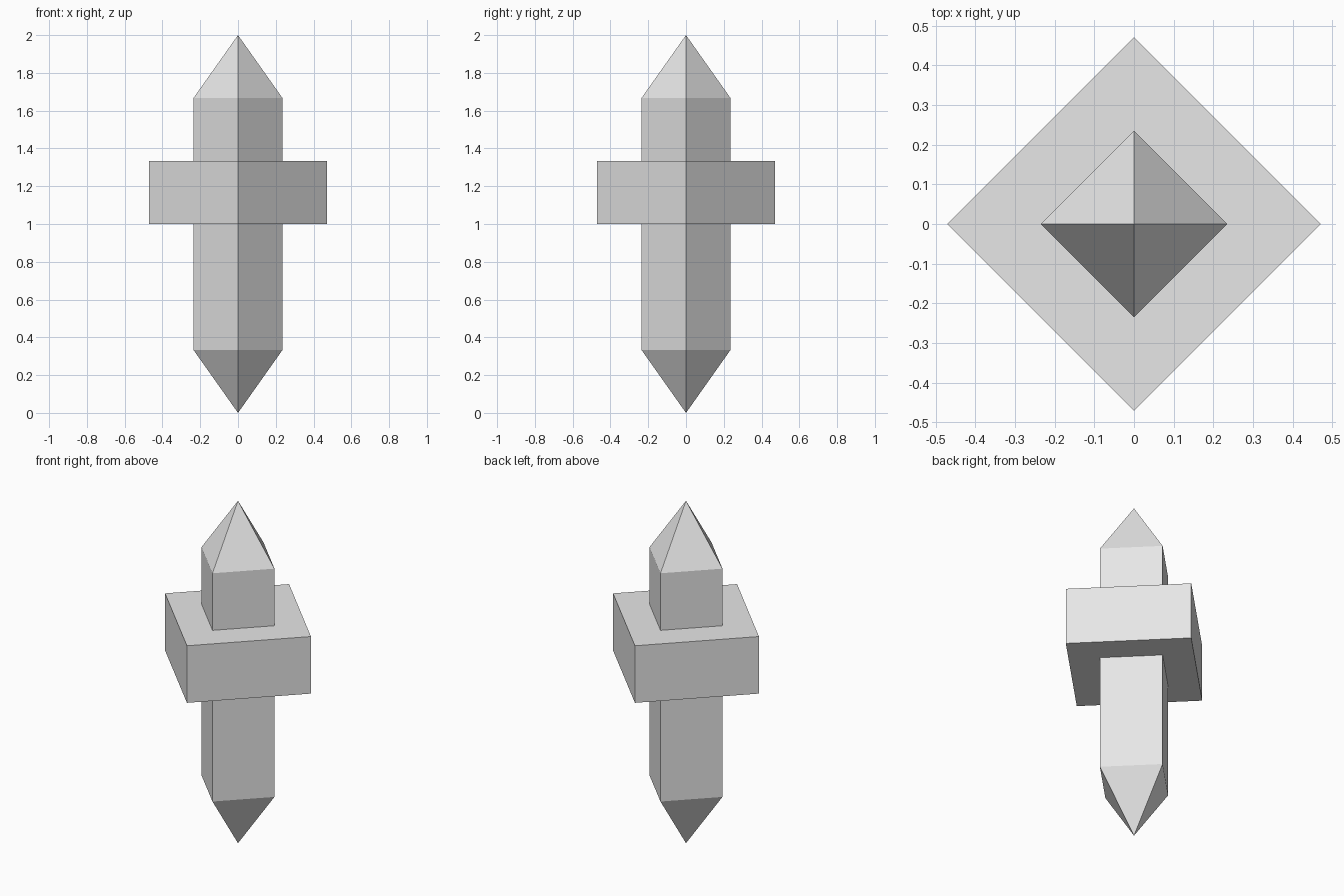
import bpy

cube = bpy.data.objects.get("Cube")
if cube:
    bpy.data.objects.remove(cube, do_unlink=True)

# Single plain grey material
grey = bpy.data.materials.new("plain_grey")
grey.use_nodes = True
colour = (0.8, 0.8, 0.8, 1)
grey.diffuse_color = colour
grey.node_tree.nodes["Principled BSDF"].inputs["Base Color"].default_value = colour

UNIT = 1 / 3                  # edge of the square shaft
RADIUS = UNIT / 2 ** 0.5      # centre to corner of the shaft


def four_sided(name, bottom, top, z0, z1, cap="NGON"):
    """Square prism or pyramid with its corners on the x and y axes."""
    bpy.ops.mesh.primitive_cone_add(
        vertices=4, radius1=bottom, radius2=top, depth=z1 - z0,
        end_fill_type=cap, location=(0, 0, (z0 + z1) / 2))
    part = bpy.context.object
    part.name = name
    part.data.materials.append(grey)
    return part


# Shaft with a pointed tip at each end; the joints stay open inside
four_sided("lower_tip", 0, RADIUS, 0, UNIT, "NOTHING")
four_sided("shaft", RADIUS, RADIUS, UNIT, 5 * UNIT, "NOTHING")
four_sided("upper_tip", RADIUS, 0, 5 * UNIT, 6 * UNIT, "NOTHING")

# Wide square collar around the shaft
four_sided("collar", 2 * RADIUS, 2 * RADIUS, 3 * UNIT, 4 * UNIT)
